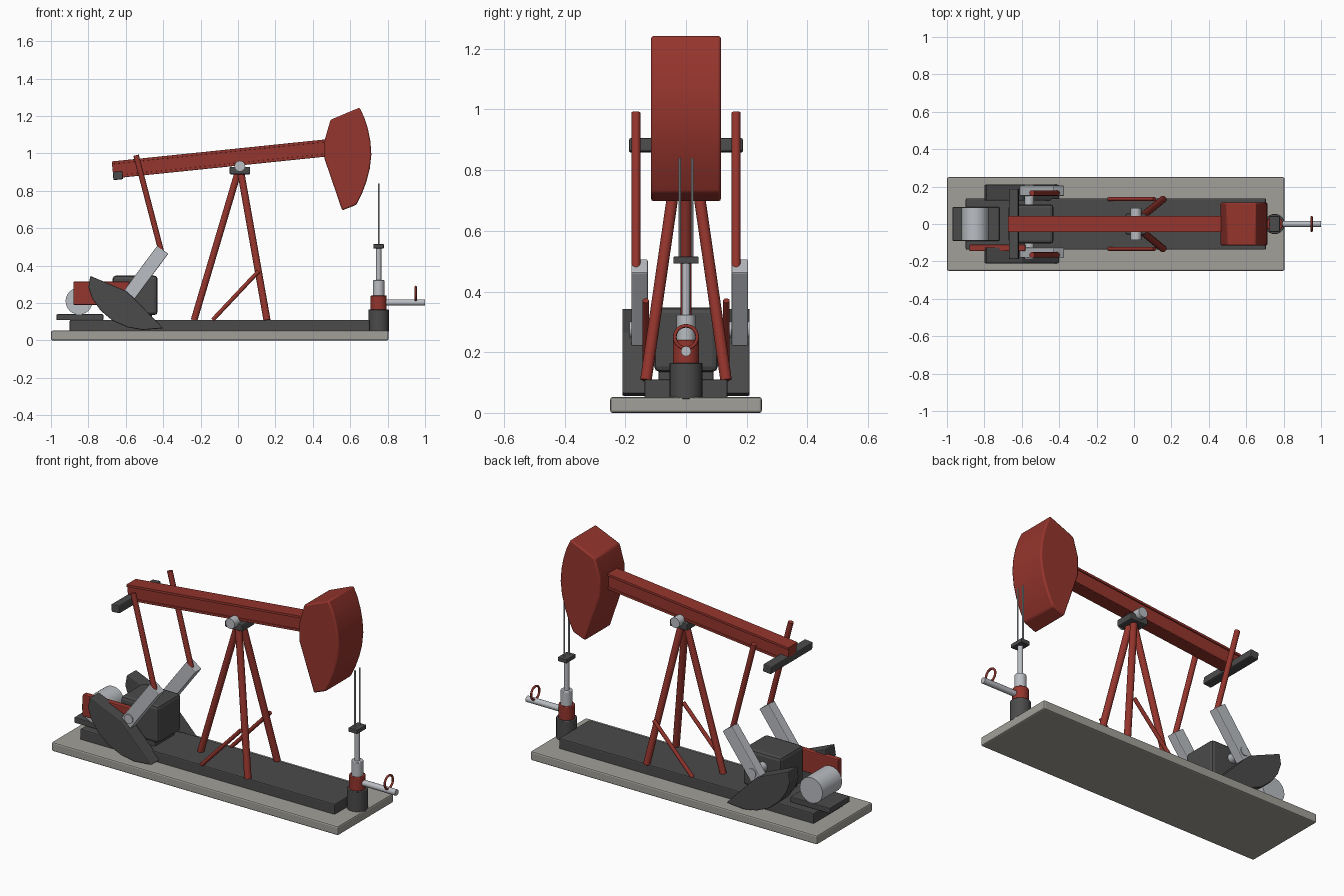
import bpy, bmesh, math
from mathutils import Vector

cube = bpy.data.objects.get("Cube")
if cube:
    bpy.data.objects.remove(cube, do_unlink=True)


def material(name, rgb):
    m = bpy.data.materials.new(name)
    m.use_nodes = True
    m.diffuse_color = (*rgb, 1)
    m.node_tree.nodes["Principled BSDF"].inputs["Base Color"].default_value = (*rgb, 1)
    return m


RED = material("red paint", (0.30, 0.035, 0.026))
DARK = material("dark grey metal", (0.07, 0.07, 0.07))
STEEL = material("light steel", (0.49, 0.51, 0.54))
CONCRETE = material("concrete", (0.36, 0.35, 0.32))


def finish(name, bm, mat, bevel=0.0, smooth=False):
    """Turn a bmesh into a named object with one material."""
    bmesh.ops.recalc_face_normals(bm, faces=bm.faces)
    mesh = bpy.data.meshes.new(name)
    bm.to_mesh(mesh)
    bm.free()
    mesh.materials.append(mat)
    ob = bpy.data.objects.new(name, mesh)
    bpy.context.collection.objects.link(ob)
    if bevel:
        mod = ob.modifiers.new("edge bevel", "BEVEL")
        mod.width, mod.segments, mod.limit_method = bevel, 2, "ANGLE"
        mod.angle_limit = math.radians(40)
    if smooth:
        bpy.ops.object.select_all(action="DESELECT")
        ob.select_set(True)
        bpy.context.view_layer.objects.active = ob
        bpy.ops.object.shade_smooth_by_angle(angle=math.radians(35))
    return ob


def box(name, mat, x, y, z, bevel=0.006):
    """Box from (low, high) ranges on each axis."""
    bm = bmesh.new()
    bmesh.ops.create_cube(bm, size=1)
    for v in bm.verts:
        v.co = Vector([(r[0] + r[1]) / 2 + c * (r[1] - r[0]) for r, c in zip((x, y, z), v.co)])
    return finish(name, bm, mat, bevel)


def rod(name, mat, a, b, radius, sides=16, bevel=0.0):
    """Cylinder between two points."""
    a, b = Vector(a), Vector(b)
    bm = bmesh.new()
    bmesh.ops.create_cone(bm, cap_ends=True, segments=sides, radius1=radius,
                          radius2=radius, depth=(b - a).length)
    ob = finish(name, bm, mat, bevel, smooth=True)
    ob.location = (a + b) / 2
    ob.rotation_euler = (b - a).to_track_quat("Z", "Y").to_euler()
    return ob


def plate(name, mat, outline, y0, y1, bevel=0.006, smooth=False):
    """Side outline in x and z, extruded across y."""
    bm = bmesh.new()
    face = bm.faces.new([bm.verts.new((x, y0, z)) for x, z in outline])
    ext = bmesh.ops.extrude_face_region(bm, geom=[face])["geom"]
    bmesh.ops.translate(bm, vec=(0, y1 - y0, 0),
                        verts=[e for e in ext if isinstance(e, bmesh.types.BMVert)])
    return finish(name, bm, mat, bevel, smooth)


def slanted_bar(name, mat, a, b, height, y0, y1, bevel=0.004):
    """Rectangular bar along a line in the x-z plane."""
    a, b = Vector(a), Vector(b)
    d = (b - a).normalized()
    n = Vector((-d.y, d.x)) * height / 2
    return plate(name, mat, [a - n, b - n, b + n, a + n], y0, y1, bevel)


# Foundation and skid
box("foundation_slab", CONCRETE, (-1, 0.805), (-0.25, 0.25), (0, 0.052), 0.008)
box("skid", DARK, (-0.9, 0.705), (-0.137, 0.137), (0.045, 0.11))

# Motor and drive
box("motor_mount", DARK, (-0.97, -0.72), (-0.09, 0.09), (0.108, 0.14), 0.004)
rod("motor", STEEL, (-0.85, -0.088, 0.21), (-0.85, 0.088, 0.21), 0.072, 24)
box("belt_guard", RED, (-0.88, -0.58), (-0.145, -0.11), (0.19, 0.315))
box("gearbox_foot", DARK, (-0.64, -0.46), (-0.09, 0.09), (0.105, 0.15))
box("gearbox", DARK, (-0.67, -0.43), (-0.105, 0.105), (0.135, 0.347), 0.018)
rod("crank_shaft", STEEL, (-0.56, -0.187, 0.275), (-0.56, 0.21, 0.275), 0.026, 20)

# Cranks, counterweights and connecting rods
weight_outline = [(-0.79, 0.345), (-0.60, 0.265), (-0.555, 0.225), (-0.40, 0.065),
                  (-0.51, 0.056), (-0.59, 0.07), (-0.67, 0.105), (-0.735, 0.16),
                  (-0.78, 0.225), (-0.80, 0.285)]
for side, s, crank_y in (("right", -1, (-0.18, -0.126)), ("left", 1, (0.15, 0.205))):
    plate(f"counterweight_{side}", DARK, weight_outline, s * 0.125, s * 0.21, 0.005)
    slanted_bar(f"crank_{side}", STEEL, (-0.582, 0.243), (-0.402, 0.485), 0.073, *crank_y)
    rod(f"connecting_rod_{side}", RED, (-0.41, s * 0.165, 0.475),
        (-0.545, s * 0.165, 0.99), 0.015, 12)

# Tripod tower with diagonal braces
rod("rear_leg", RED, (-0.235, 0, 0.108), (0.0, 0, 0.9), 0.018)
for side, s in (("right", -1), ("left", 1)):
    rod(f"front_leg_{side}", RED, (0.155, s * 0.132, 0.108), (0.015, s * 0.017, 0.9), 0.019)
    rod(f"brace_{side}", RED, (-0.135, s * 0.133, 0.11), (0.11, s * 0.133, 0.37), 0.011, 12)
box("saddle", DARK, (-0.045, 0.065), (-0.055, 0.055), (0.888, 0.928))
rod("pivot_bearing", STEEL, (0.01, -0.085, 0.932), (0.01, 0.085, 0.932), 0.029, 16)

# Walking beam
slanted_bar("beam_web", RED, (-0.67, 0.906), (0.48, 1.024), 0.08, -0.036, 0.036, 0.002)
slanted_bar("beam_top_flange", RED, (-0.674, 0.950), (0.48, 1.069), 0.014, -0.043, 0.043, 0.002)
slanted_bar("beam_bottom_flange", RED, (-0.667, 0.874), (0.48, 0.992), 0.014, -0.04, 0.04, 0.002)
slanted_bar("equalizer_bar", DARK, (-0.668, 0.879), (-0.616, 0.884), 0.044, -0.188, 0.188, 0.006)

# Curved head
head_outline = [(0.463, 1.07), (0.495, 1.18), (0.65, 1.245), (0.676, 1.19), (0.695, 1.13),
                (0.708, 1.065), (0.713, 0.995), (0.705, 0.92), (0.687, 0.85),
                (0.663, 0.785), (0.633, 0.725), (0.557, 0.695), (0.463, 0.97)]
plate("beam_head", RED, head_outline, -0.115, 0.115, 0.008, True)

# Wellhead, stacked from the slab up
WX = 0.752
for name, mat, z0, z1, r in (("well_casing", DARK, 0.045, 0.165, 0.054),
                             ("well_collar", RED, 0.16, 0.24, 0.043),
                             ("stuffing_box", STEEL, 0.235, 0.322, 0.031),
                             ("polished_rod", STEEL, 0.31, 0.5, 0.014)):
    rod(name, mat, (WX, 0, z0), (WX, 0, z1), r, 24, 0.003)
box("carrier_bar", DARK, (WX - 0.028, WX + 0.028), (-0.042, 0.042), (0.492, 0.515), 0.003)
for side, s in (("right", -1), ("left", 1)):
    rod(f"bridle_cable_{side}", STEEL, (WX, s * 0.021, 0.5), (WX, s * 0.021, 0.84), 0.0045, 8)

# Outlet pipe with valve wheel
rod("outlet_pipe", STEEL, (WX, 0, 0.203), (1.0, 0, 0.203), 0.017, 12)
bpy.ops.mesh.primitive_torus_add(major_radius=0.037, minor_radius=0.006, major_segments=24,
                                 minor_segments=8, location=(0.95, 0, 0.25),
                                 rotation=(0, math.pi / 2, 0))
wheel = bpy.context.object
wheel.name = "valve_wheel"
wheel.data.materials.append(RED)
bpy.ops.object.shade_smooth()
